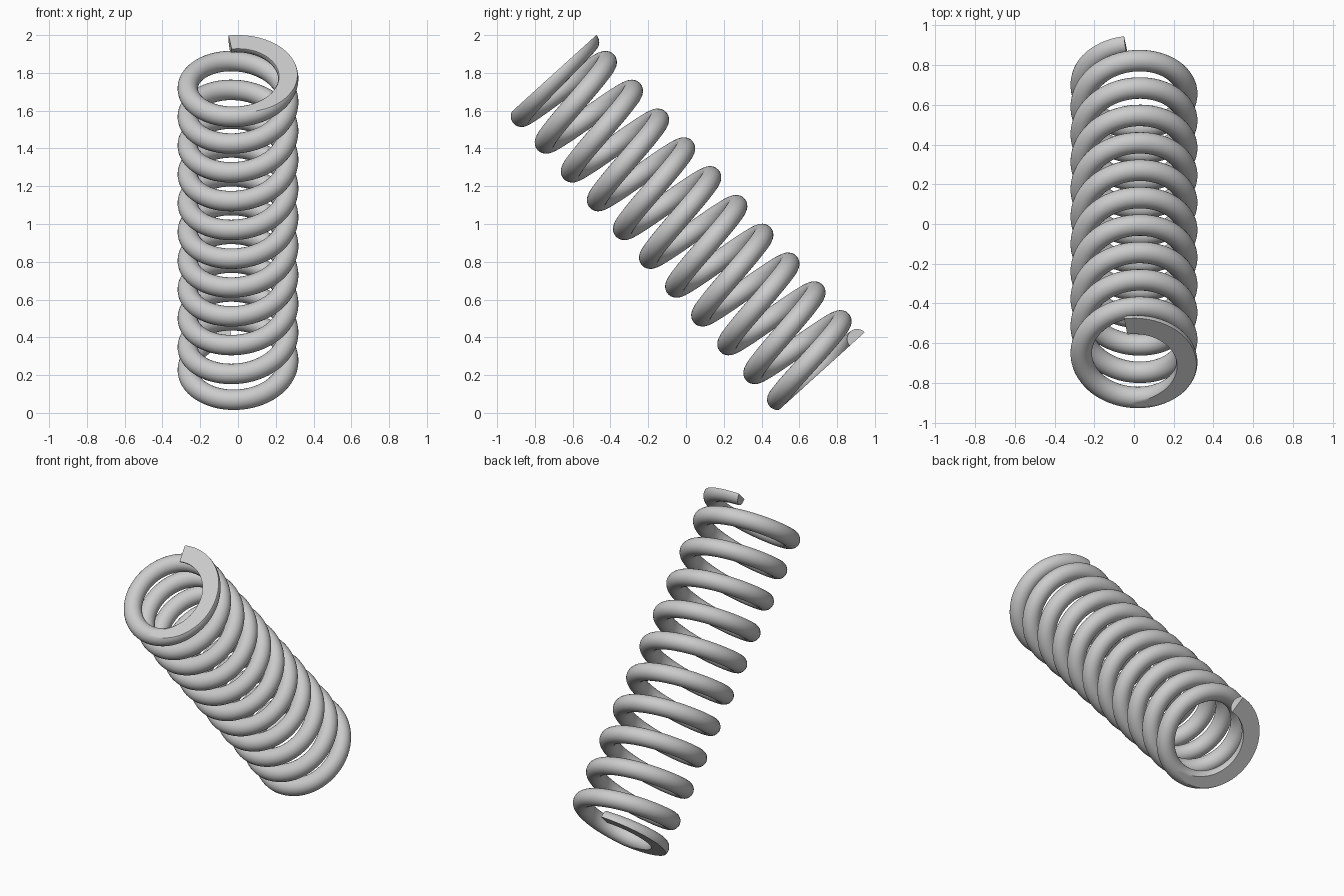
import bpy, bmesh
from math import sin, cos, pi, radians
from mathutils import Vector

if "Cube" in bpy.data.objects:
    bpy.data.objects.remove(bpy.data.objects["Cube"])

TURNS, PITCH, HALF = 11, 0.2057, 1.06     # coil count, coil spacing, half length
COIL_R, WIRE_R = 0.266, 0.054
STEPS, SIDES = 64, 24
START = radians(99)

axis = Vector((0, -0.671, 0.741)).normalized()   # points to the raised end
side = Vector((1, 0, 0))
up = axis.cross(side)
centre = Vector((0, 0, 1))

# Rise over the end turn: pitch grows steadily to the full coil spacing
end_rise = HALF - (TURNS - 2) * PITCH / 2
b = PITCH - end_rise
a = end_rise - b


def height(t):
    """Axial position after t turns, counted from the raised end."""
    if t < 1:
        return HALF - (a * t + b * t * t)
    if t > TURNS - 1:
        return -height(TURNS - t)
    return HALF - end_rise - (t - 1) * PITCH


def path(t):
    ang = START - 2 * pi * t
    return centre + COIL_R * (cos(ang) * side + sin(ang) * up) + height(t) * axis


# Sweep the round wire along the coil
bm = bmesh.new()
rings = []
for i in range(TURNS * STEPS + 1):
    t = i / STEPS
    ang = START - 2 * pi * t
    radial = cos(ang) * side + sin(ang) * up
    t0, t1 = max(t - 0.001, 0), min(t + 0.001, TURNS)
    tangent = (path(t1) - path(t0)).normalized()
    normal = tangent.cross(radial).normalized()
    rings.append([bm.verts.new(path(t) + WIRE_R * (cos(w) * radial + sin(w) * normal))
                  for w in (2 * pi * k / SIDES for k in range(SIDES))])
for r, s in zip(rings, rings[1:]):
    for k in range(SIDES):
        n = (k + 1) % SIDES
        bm.faces.new((r[k], r[n], s[n], s[k]))
bm.faces.new(rings[0][::-1])
bm.faces.new(rings[-1])

# Grind both ends flat: cut a clean edge, then press the excess onto the plane
for sign in (1, -1):
    plane = centre + sign * HALF * axis
    bmesh.ops.bisect_plane(bm, geom=bm.verts[:] + bm.edges[:] + bm.faces[:],
                           plane_co=plane, plane_no=axis * sign, dist=1e-5)
    for v in bm.verts:
        over = (v.co - plane).dot(axis * sign)
        if over > 0:
            v.co -= over * sign * axis
bmesh.ops.dissolve_degenerate(bm, edges=bm.edges[:], dist=1e-5)
bmesh.ops.recalc_face_normals(bm, faces=bm.faces[:])

mesh = bpy.data.meshes.new("coil_spring")
bm.to_mesh(mesh)
bm.free()
spring = bpy.data.objects.new("coil_spring", mesh)
bpy.context.collection.objects.link(spring)
bpy.context.view_layer.objects.active = spring
spring.select_set(True)
bpy.ops.object.shade_smooth_by_angle(angle=radians(25))
